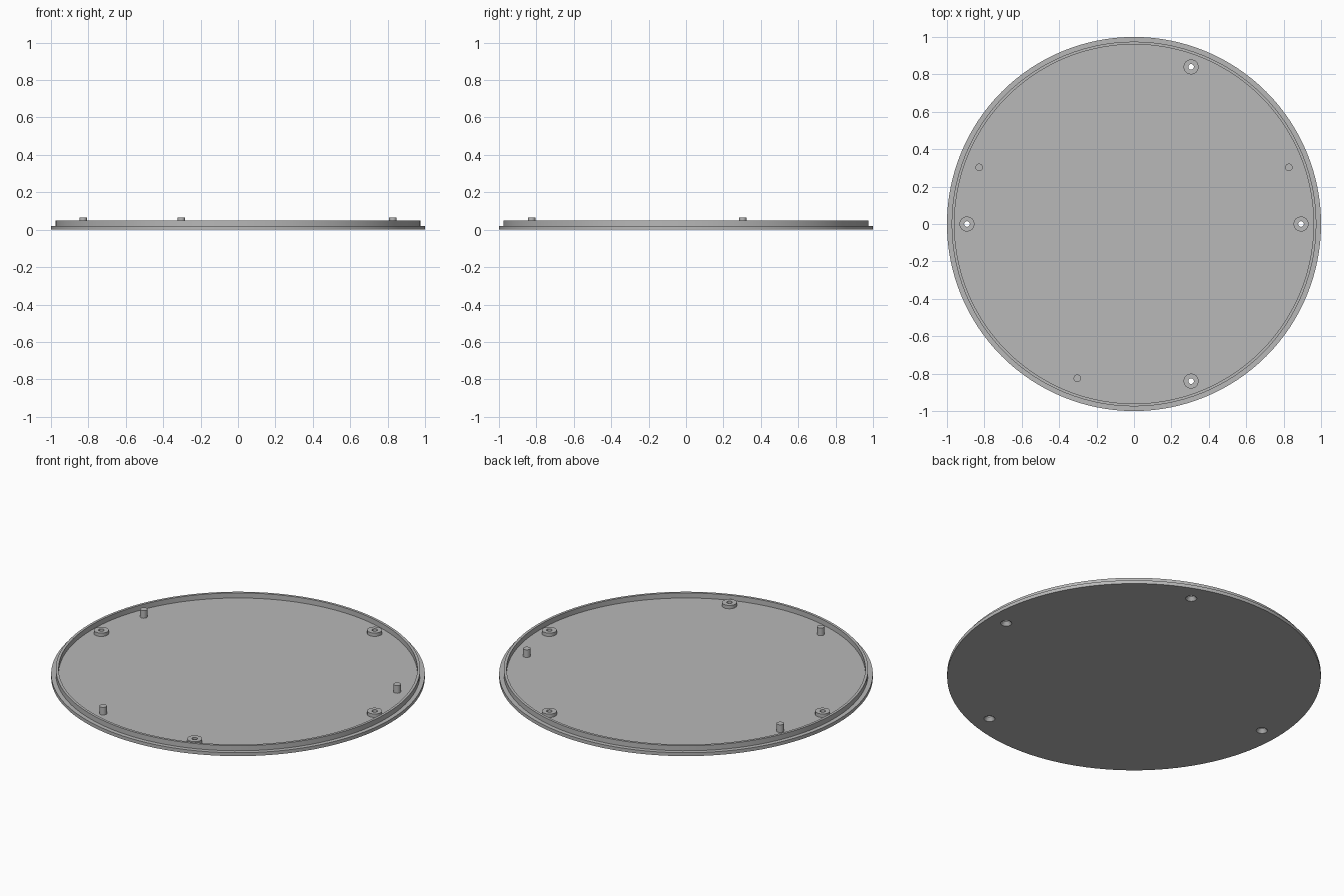
import bpy
import bmesh
from math import tau, radians
from mathutils import Matrix

cube = bpy.data.objects.get("Cube")
if cube:
    bpy.data.objects.remove(cube, do_unlink=True)

grey = bpy.data.materials.new("plain grey")
grey.use_nodes = True
grey.diffuse_color = (0.48, 0.48, 0.48, 1)
grey.node_tree.nodes["Principled BSDF"].inputs["Base Color"].default_value = grey.diffuse_color

FLOOR, RIM_TOP, BOSS_TOP, PEG_TOP = 0.02, 0.05, 0.04, 0.065


def lathe(name, profile, location=(0, 0), steps=32, closed=False):
    """Revolve (radius, height) points about the vertical axis."""
    bm = bmesh.new()
    verts = [bm.verts.new((r, 0, z)) for r, z in profile]
    pairs = list(zip(verts, verts[1:]))
    if closed:
        pairs.append((verts[-1], verts[0]))
    edges = [bm.edges.new(p) for p in pairs]
    bmesh.ops.spin(bm, geom=verts + edges, cent=(0, 0, 0), axis=(0, 0, 1),
                   angle=tau, steps=steps, use_duplicate=False)
    bmesh.ops.remove_doubles(bm, verts=bm.verts, dist=0.0001)
    bmesh.ops.recalc_face_normals(bm, faces=bm.faces)
    bmesh.ops.transform(bm, matrix=Matrix.Translation((*location, 0)), verts=bm.verts)
    mesh = bpy.data.meshes.new(name)
    bm.to_mesh(mesh)
    bm.free()
    mesh.materials.append(grey)
    obj = bpy.data.objects.new(name, mesh)
    bpy.context.collection.objects.link(obj)
    return obj


def smooth(obj):
    bpy.ops.object.select_all(action="DESELECT")
    obj.select_set(True)
    bpy.context.view_layer.objects.active = obj
    bpy.ops.object.shade_smooth_by_angle(angle=radians(30))


# Lid plate with a raised locating rim
plate = lathe("lid_plate", [(0, 0), (1, 0), (1, FLOOR), (0.975, FLOOR), (0.975, RIM_TOP),
                            (0.96, RIM_TOP), (0.96, FLOOR), (0, FLOOR)], steps=128)

# Screw bosses, with countersunk holes cut through the plate
boss_spots = [(0.893, 0), (-0.893, 0), (0.305, 0.84), (0.305, -0.84)]
for i, spot in enumerate(boss_spots, 1):
    boss = lathe(f"screw_boss_{i}", [(0.015, FLOOR), (0.04, FLOOR), (0.04, BOSS_TOP),
                                     (0.015, BOSS_TOP)], spot, closed=True)
    smooth(boss)
    cutter = lathe("hole_cutter", [(0, -0.01), (0.0375, -0.01), (0.015, FLOOR),
                                   (0.015, 0.03), (0, 0.03)], spot)
    cutter.hide_render = True
    cut = plate.modifiers.new("screw_hole", "BOOLEAN")
    cut.operation, cut.solver, cut.object = "DIFFERENCE", "EXACT", cutter
    bpy.ops.object.select_all(action="DESELECT")
    bpy.context.view_layer.objects.active = plate
    plate.select_set(True)
    bpy.ops.object.modifier_apply(modifier=cut.name)
    bpy.data.objects.remove(cutter, do_unlink=True)
smooth(plate)

# Locating pegs
for i, spot in enumerate([(0.828, 0.303), (-0.828, 0.303), (-0.303, -0.825)], 1):
    smooth(lathe(f"locating_peg_{i}", [(0, FLOOR), (0.02, FLOOR), (0.02, PEG_TOP),
                                       (0, PEG_TOP)], spot))
